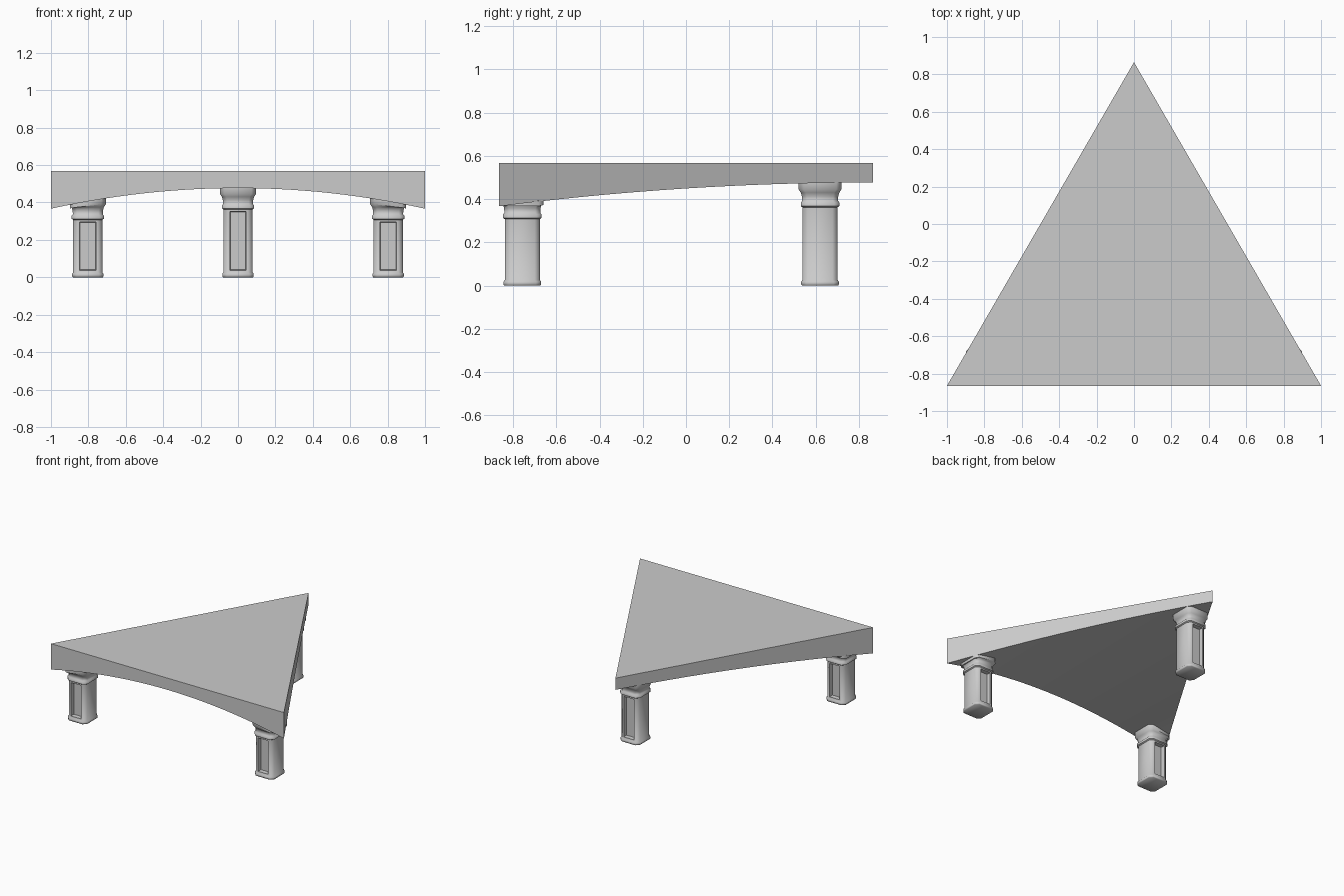
import bpy
import bmesh
import math

cube = bpy.data.objects.get("Cube")
if cube:
    bpy.data.objects.remove(cube, do_unlink=True)

DEPTH = 0.865    # half the depth of the deck
TOP = 0.568      # deck height

stone = bpy.data.materials.new("grey_stone")
stone.use_nodes = True
colour = (0.6, 0.6, 0.6, 1)
stone.diffuse_color = colour
stone.node_tree.nodes["Principled BSDF"].inputs["Base Color"].default_value = colour


def vault(x):
    """Height of the arched underside."""
    return 0.477 - 0.11 * x * x


def finish(bm, name, angle):
    mesh = bpy.data.meshes.new(name)
    bm.to_mesh(mesh)
    bm.free()
    obj = bpy.data.objects.new(name, mesh)
    bpy.context.collection.objects.link(obj)
    mesh.materials.append(stone)
    bpy.ops.object.select_all(action='DESELECT')
    obj.select_set(True)
    bpy.context.view_layer.objects.active = obj
    bpy.ops.object.shade_smooth_by_angle(angle=math.radians(angle))
    return obj


def loft(bm, rings, caps):
    """Join rings of points into a tube; return the faces of each span."""
    loops = [[bm.verts.new(p) for p in ring] for ring in rings]
    spans = []
    for a, b in zip(loops, loops[1:]):
        n = len(a)
        spans.append([bm.faces.new((a[i], a[(i + 1) % n], b[(i + 1) % n], b[i]))
                      for i in range(n)])
    if caps:
        bm.faces.new(loops[0])
        bm.faces.new(loops[-1])
    return spans


# Triangular deck with a barrel-vaulted underside
def deck():
    bm = bmesh.new()
    steps = 28
    rings = []
    for i in range(steps + 1):
        x = 2 * i / steps - 1
        back = DEPTH * (1 - 2 * abs(x))
        rings.append([(x, -DEPTH, vault(x)), (x, back, vault(x)),
                      (x, back, TOP), (x, -DEPTH, TOP)])
    loft(bm, rings, False)
    bmesh.ops.remove_doubles(bm, verts=bm.verts, dist=0.0001)
    # Flatten the top and walls into single faces
    bmesh.ops.dissolve_limit(bm, angle_limit=0.001, verts=bm.verts, edges=bm.edges)
    bmesh.ops.recalc_face_normals(bm, faces=bm.faces)
    finish(bm, "deck", 30)


# Column profile: half width, height, and whether it moves with column height
PROFILE = [(0.080, 0.0, 0), (0.084, 0.005, 0), (0.084, 0.018, 0),
           (0.078, 0.027, 0), (0.078, 0.362, 1), (0.086, 0.368, 1),
           (0.086, 0.385, 1), (0.080, 0.392, 1), (0.081, 0.412, 1),
           (0.086, 0.430, 1), (0.096, 0.445, 1)]


def octagon(cx, cy, half, height):
    """Square with cut corners, following the vault where it meets it."""
    hx, hy, cut = half, half + 0.003, 0.024
    ring = []
    for sx, sy in ((1, 1), (-1, 1), (-1, -1), (1, -1)):
        pair = [(sx * hx, sy * (hy - cut)), (sx * (hx - cut), sy * hy)]
        ring += pair if sx * sy > 0 else pair[::-1]
    return [(cx + x, cy + y, min(height, vault(cx + x) - 0.02)) for x, y in ring]


def column(name, cx, cy, drop):
    bm = bmesh.new()
    rings = [octagon(cx, cy, half, z - drop * moves) for half, z, moves in PROFILE]
    rings.append([(x, y, vault(x) + 0.004) for x, y, z in rings[-1]])
    spans = loft(bm, rings, True)
    bmesh.ops.recalc_face_normals(bm, faces=bm.faces)
    # Recessed panels on the front and back of the shaft
    panels = [f for f in spans[3] if abs(f.normal.y) > 0.9]
    bmesh.ops.inset_individual(bm, faces=panels, thickness=0.015)
    bmesh.ops.inset_individual(bm, faces=panels, thickness=0.004, depth=-0.03)
    finish(bm, name, 50)


deck()
column("back_column", 0, 0.62, 0)
for side, sign in (("left", 1), ("right", -1)):
    column(side + "_front_column", sign * 0.803, -0.757, 0.055)
